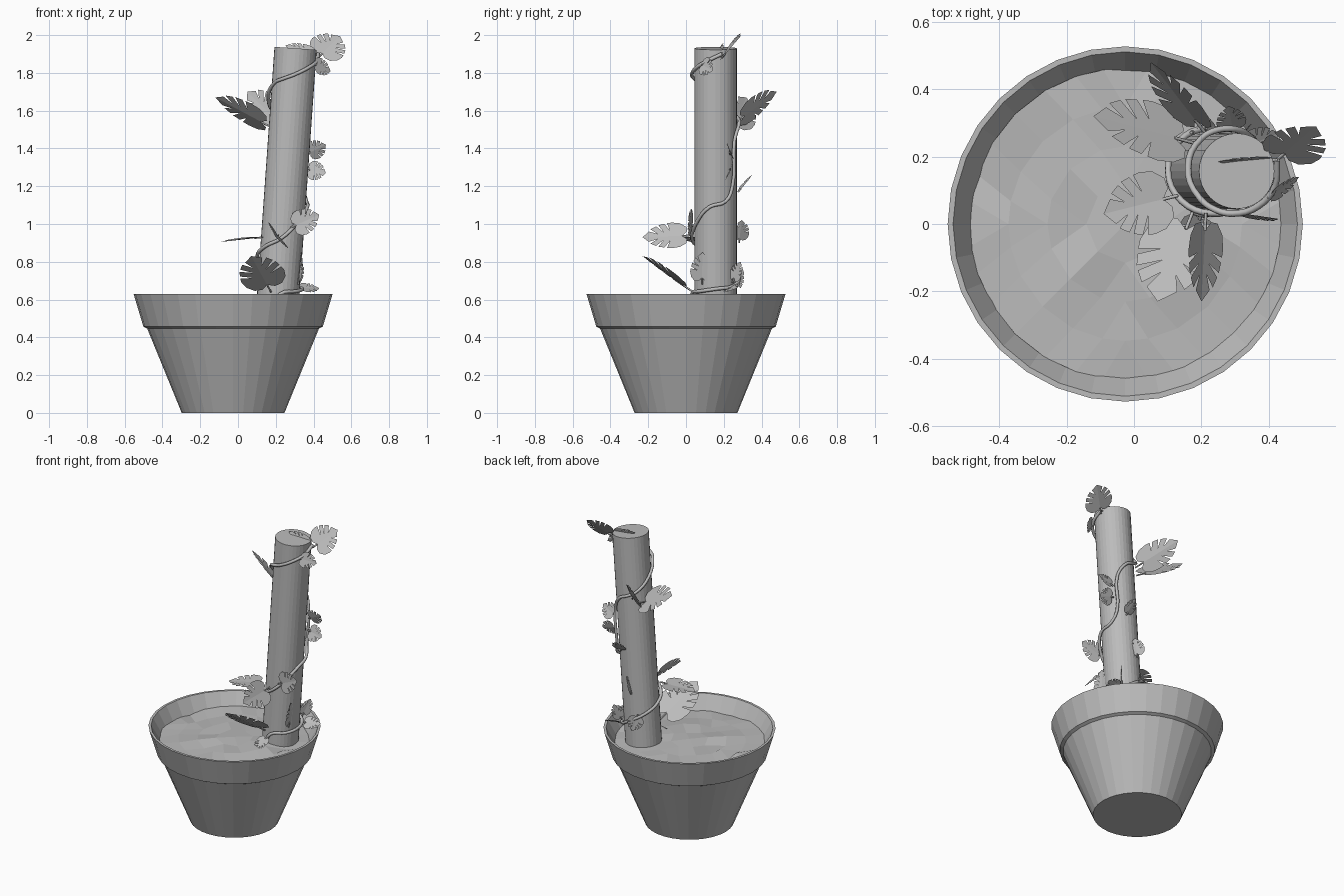
import bpy, bmesh, math, random
from mathutils import Vector, Matrix

if "Cube" in bpy.data.objects:
    bpy.data.objects.remove(bpy.data.objects["Cube"])

random.seed(4)

# One plain grey for the whole model
GREY = bpy.data.materials.new("plain_grey")
GREY.diffuse_color = (0.5, 0.5, 0.5, 1)
GREY.use_nodes = True
GREY.node_tree.nodes["Principled BSDF"].inputs["Base Color"].default_value = GREY.diffuse_color


def finish(bm, name):
    me = bpy.data.meshes.new(name)
    bm.to_mesh(me)
    bm.free()
    me.materials.append(GREY)
    ob = bpy.data.objects.new(name, me)
    bpy.context.collection.objects.link(ob)
    return ob


# Pot: turned profile, 32 sides, centred slightly left
PX = -0.026
profile = [(0, 0), (0.272, 0), (0.455, 0.447), (0.475, 0.457), (0.527, 0.63),
           (0.511, 0.63), (0.455, 0.53), (0.445, 0.49)]
bm = bmesh.new()
vs = [bm.verts.new((r, 0, z)) for r, z in profile]
es = [bm.edges.new(p) for p in zip(vs, vs[1:])]
bmesh.ops.spin(bm, geom=vs + es, cent=(0, 0, 0), axis=(0, 0, 1),
               angle=math.tau, steps=32, use_duplicate=False)
bmesh.ops.remove_doubles(bm, verts=bm.verts, dist=0.0005)
bmesh.ops.recalc_face_normals(bm, faces=bm.faces)
bmesh.ops.translate(bm, verts=bm.verts, vec=(PX, 0, 0))
finish(bm, "pot")

# Soil: coarse bumpy disc, a square grid pushed out to a circle
R = 0.462
bm = bmesh.new()
bmesh.ops.create_grid(bm, x_segments=8, y_segments=8, size=R)
for v in bm.verts:
    m = max(abs(v.co.x), abs(v.co.y))
    if m > 0:
        v.co *= m / v.co.length
    v.co.z = 0.54 + 0.015 * (1 - m / R) + random.uniform(-0.010, 0.010)
bmesh.ops.rotate(bm, verts=bm.verts, matrix=Matrix.Rotation(math.pi / 4, 3, 'Z'))
bmesh.ops.translate(bm, verts=bm.verts, vec=(PX, 0, 0))
finish(bm, "soil")


# Leaning support pole
def around(angle, z, r=0.126):
    """Point beside the pole at an angle in degrees and a height."""
    a = math.radians(angle)
    return Vector((0.204 + 0.0705 * (z - 0.5) + r * math.cos(a), 0.157 + r * math.sin(a), z))


lo, hi = around(0, 0.5, 0), around(0, 1.93, 0)
bm = bmesh.new()
bmesh.ops.create_cone(bm, cap_ends=True, segments=32, radius1=0.112, radius2=0.112,
                      depth=(hi - lo).length)
rot = (hi - lo).to_track_quat('Z', 'Y').to_matrix()
bmesh.ops.rotate(bm, verts=bm.verts, matrix=rot)
bmesh.ops.translate(bm, verts=bm.verts, vec=(lo + hi) / 2)
finish(bm, "support_pole")


# Stems are bevelled curves
def tube(name, pts, radius):
    cu = bpy.data.curves.new(name, 'CURVE')
    cu.dimensions = '3D'
    cu.bevel_depth = radius
    cu.bevel_resolution = 1
    cu.resolution_u = 4
    cu.use_fill_caps = True
    sp = cu.splines.new('BEZIER')
    sp.bezier_points.add(len(pts) - 1)
    for bp, p in zip(sp.bezier_points, pts):
        bp.co = p
        bp.handle_left_type = bp.handle_right_type = 'AUTO'
    cu.materials.append(GREY)
    ob = bpy.data.objects.new(name, cu)
    bpy.context.collection.objects.link(ob)


# Climbing vine: a few (angle, height) keys, filled in along the helix
keys = [(-105, .55), (-85, .63), (45, .67), (225, .88), (268, .925), (345, 1.09),
        (385, 1.12), (405, 1.2), (412, 1.44), (440, 1.53), (490, 1.58), (580, 1.75),
        (630, 1.79), (735, 1.9)]
path = [around(*keys[0])]
for k0, k1 in zip(keys, keys[1:]):
    steps = math.ceil((k1[0] - k0[0]) / 45)
    for s in range(1, steps + 1):
        path.append(around(*Vector(k0).lerp(Vector(k1), s / steps)))
tube("vine", path, 0.010)

# Split leaf: half outline (along, out), the other half is mirrored
HALF = [(0, 0), (-.12, .15), (-.10, .32), (.06, .46), (.26, .5), (.38, .48), (.31, .2),
        (.45, .46), (.60, .42), (.46, .14), (.66, .38), (.80, .28), (.62, .1),
        (.84, .2), (1, 0)]


def leaf(i, angle, z, tip, roll, width):
    """Leaf from the vine to its tip; roll tilts its face to the right of its heading."""
    root, tip = around(angle, z), Vector(tip)
    base = root.lerp(tip, 0.2)
    d = tip - base
    n = (Vector((0, 0, 1)) - d * (d.z / d.length_squared)).normalized()
    n = Matrix.Rotation(math.radians(roll), 3, d) @ n
    w = n.cross(d).normalized()
    bm = bmesh.new()
    for s in (1, -1):
        vs = [bm.verts.new(base + d * t + w * (s * o * width) + n * (0.08 * o * width))
              for t, o in HALF]
        bm.faces.new(vs[::-s])
    bmesh.ops.remove_doubles(bm, verts=bm.verts, dist=0.0005)
    bmesh.ops.triangulate(bm, faces=bm.faces)
    finish(bm, f"leaf_{i:02d}")
    tube(f"leaf_stalk_{i:02d}", [root, base], 0.005)


# Leaves: angle and height on the vine, tip, roll, width
LEAVES = [
    # around the pole foot
    (-108, .64, (.07, -.23, .83), 20, .24),
    (-35, .68, (.335, .087, .85), 180, .13),
    (33, .66, (.43, .27, .66), 30, .10),
    (-95, .61, (.17, -.06, .54), 0, .10),
    (115, .77, (.20, .29, .66), -90, .10),
    (45, .69, (.34, .29, .80), 90, .08),
    # lower turn
    (215, .93, (-.09, .03, .905), 0, .19),
    (-100, .94, (.20, -.23, .93), -53, .17),
    (-72, .98, (.43, .015, 1.05), 85, .14),
    (100, .90, (.24, .295, 1.02), 0, .11),
    # middle, right and back
    (70, 1.17, (.28, .35, 1.26), 0, .09),
    (38, 1.29, (.465, .23, 1.27), 68, .11),
    (38, 1.37, (.465, .22, 1.42), -66, .11),
    # upper left pair
    (139, 1.51, (-.12, .32, 1.67), 38, .21),
    (120, 1.54, (.05, .48, 1.70), -58, .17),
    # top
    (15, 1.88, (.54, .29, 1.995), 40, .20),
    (-40, 1.85, (.49, .14, 1.81), 70, .10),
    (15, 1.9, (.25, .185, 1.945), -66, .07),
]
for i, args in enumerate(LEAVES, 1):
    leaf(i, *args)
